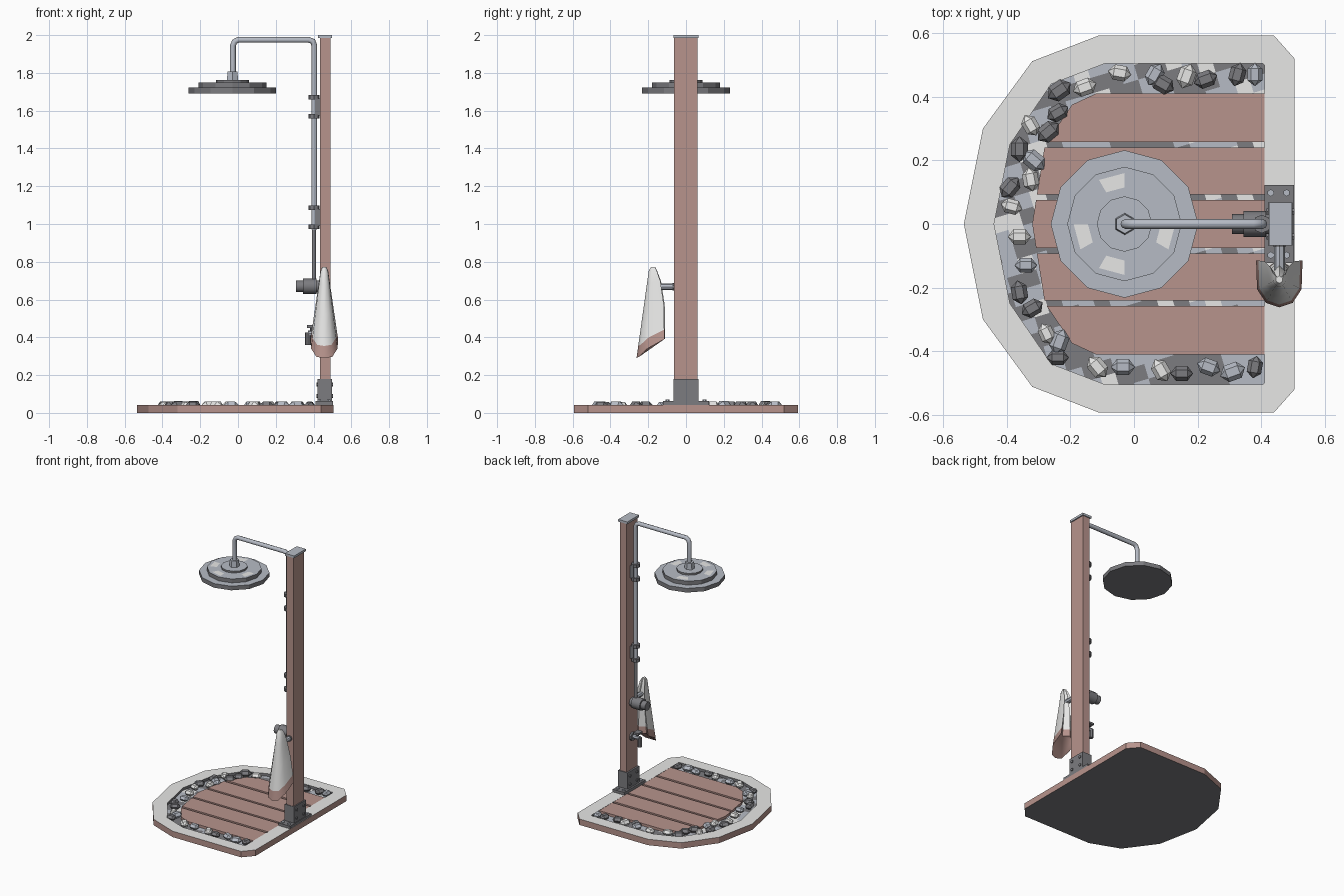
import bpy, bmesh, math, random
from mathutils import Vector, Matrix

if "Cube" in bpy.data.objects:
    bpy.data.objects.remove(bpy.data.objects["Cube"])

random.seed(7)


def material(name, r, g, b):
    m = bpy.data.materials.new(name)
    m.diffuse_color = (r, g, b, 1)
    m.use_nodes = True
    m.node_tree.nodes["Principled BSDF"].inputs["Base Color"].default_value = m.diffuse_color
    return m


WOOD = material("red_brown_wood", 0.475, 0.295, 0.265)
PALE = material("pale_white", 0.83, 0.83, 0.82)
STEEL = material("steel", 0.47, 0.50, 0.56)
DARK = material("dark_grey", 0.20, 0.20, 0.215)


def finish(name, bm, mats):
    bmesh.ops.recalc_face_normals(bm, faces=bm.faces)
    me = bpy.data.meshes.new(name)
    bm.to_mesh(me)
    bm.free()
    for m in mats:
        me.materials.append(m)
    ob = bpy.data.objects.new(name, me)
    bpy.context.collection.objects.link(ob)
    return ob


def smooth(ob, angle=50):
    bpy.ops.object.select_all(action='DESELECT')
    ob.select_set(True)
    bpy.context.view_layer.objects.active = ob
    bpy.ops.object.shade_smooth_by_angle(angle=math.radians(angle))


def box(name, lo, hi, mat):
    lo, hi = Vector(lo), Vector(hi)
    bm = bmesh.new()
    bmesh.ops.create_cube(bm, size=1, matrix=Matrix.Translation((lo + hi) / 2)
                          @ Matrix.Diagonal((*(hi - lo), 1)))
    return finish(name, bm, [mat])


def rod(name, a, b, r, mat, sides=10, r2=None):
    a, b = Vector(a), Vector(b)
    turn = (b - a).to_track_quat('Z', 'Y').to_matrix().to_4x4()
    bm = bmesh.new()
    bmesh.ops.create_cone(bm, cap_ends=True, segments=sides, radius1=r,
                          radius2=r if r2 is None else r2, depth=(b - a).length,
                          matrix=Matrix.Translation((a + b) / 2) @ turn)
    return finish(name, bm, [mat])


def loft(name, rings, mats, bands, first=None, last=None, patch=None):
    """Skin closed rings; bands holds the material slot of each band, patch = (band, sides, slot)."""
    bm = bmesh.new()
    vs = [[bm.verts.new(p) for p in ring] for ring in rings]
    n = len(rings[0])
    for k, slot in enumerate(bands):
        for i in range(n):
            j = (i + 1) % n
            f = bm.faces.new((vs[k][i], vs[k][j], vs[k + 1][j], vs[k + 1][i]))
            f.material_index = patch[2] if patch and k == patch[0] and i in patch[1] else slot
    if first is not None:
        bm.faces.new(vs[0]).material_index = first
    if last is not None:
        bm.faces.new(vs[-1]).material_index = last
    return finish(name, bm, mats)


def mirror_y(half):
    return half + [(x, -y) for x, y in reversed(half) if y > 0]


def at(outline, z):
    return [(x, y, z) for x, y in outline]


def cut(bm, co, no, clear=False):
    bmesh.ops.bisect_plane(bm, geom=bm.verts[:] + bm.edges[:] + bm.faces[:],
                           plane_co=co, plane_no=no, clear_outer=clear)


# Tray: wooden sides, pale rim, dark underside
outer = mirror_y([(0.505, 0.52), (0.44, 0.593), (-0.11, 0.593), (-0.32, 0.512), (-0.475, 0.30), (-0.535, 0)])
inner = mirror_y([(0.41, 0.50), (0.405, 0.505), (-0.09, 0.505), (-0.26, 0.44), (-0.39, 0.25), (-0.44, 0)])
deck = mirror_y([(0.41, 0.41), (-0.12, 0.41), (-0.195, 0.375), (-0.28, 0.25), (-0.32, 0)])
TOP = 0.043
loft("tray", [at(outer, 0), at(outer, TOP), at(inner, TOP), at(inner, 0.02)],
     [WOOD, PALE, DARK], [0, 1, 2], first=2)

# Gravel bed: patches of three tones
bm = bmesh.new()
bm.faces.new([bm.verts.new(p) for p in at(inner, 0.024)])
for i in range(-10, 11):
    cut(bm, (i * 0.05, 0, 0), (1, 0.3, 0))
    cut(bm, (0, i * 0.05, 0), (-0.3, 1, 0))
for f in bm.faces:
    f.material_index = random.choices((0, 1, 2), (46, 42, 12))[0]
finish("gravel_bed", bm, [DARK, STEEL, PALE])

# Deck planks
for i, (y0, y1) in enumerate([(-0.41, -0.258), (-0.24, -0.092), (-0.076, 0.076), (0.092, 0.24), (0.258, 0.41)]):
    bm = bmesh.new()
    bm.faces.new([bm.verts.new(p) for p in at(deck, 0.022)])
    cut(bm, (0, y0, 0), (0, -1, 0), True)
    cut(bm, (0, y1, 0), (0, 1, 0), True)
    ext = bmesh.ops.extrude_face_region(bm, geom=bm.faces[:])["geom"]
    bmesh.ops.translate(bm, vec=(0, 0, 0.02), verts=[v for v in ext if isinstance(v, bmesh.types.BMVert)])
    finish(f"deck_plank_{i + 1}", bm, [WOOD])

# Pebbles by tone in the channel: x, y, turn in degrees
pebbles = {
    PALE: [(0.165, 0.465, 70), (-0.045, 0.475, -10), (-0.155, 0.43, 20), (-0.325, 0.31, -60), (-0.325, 0.14, -80),
           (-0.385, 0.055, -15), (-0.36, -0.04, 0), (-0.275, -0.345, -65), (-0.115, -0.45, -50), (0.085, -0.46, -60)],
    STEEL: [(0.38, 0.47, 90), (0.065, 0.47, 60), (-0.315, 0.2, -40), (-0.34, -0.13, 0), (-0.235, -0.37, 70),
            (-0.035, -0.45, 0), (0.235, -0.45, -20), (0.31, -0.465, 20)],
    DARK: [(0.325, 0.47, 75), (0.225, 0.455, 20), (0.09, 0.44, -30), (-0.235, 0.42, 35), (-0.24, 0.35, 30),
           (-0.27, 0.29, 40), (-0.36, 0.235, 90), (-0.39, 0.115, 50), (-0.36, -0.215, -80), (-0.32, -0.265, 30),
           (-0.24, -0.42, 0), (0.15, -0.47, 0), (0.38, -0.45, 80)],
}
for tone, spots in pebbles.items():
    for x, y, turn in spots:
        size = random.uniform(0.9, 1.1)
        bm = bmesh.new()
        bmesh.ops.create_uvsphere(bm, u_segments=6, v_segments=3, radius=1, matrix=(
            Matrix.Translation((x, y, 0.043)) @ Matrix.Rotation(math.radians(turn), 4, 'Z')
            @ Matrix.Diagonal((0.039 * size, 0.029 * size, 0.023 * size, 1)) @ Matrix.Rotation(math.pi / 2, 4, 'Y')))
        finish("pebble", bm, [tone])

# Post with cap and foot bracket
box("post", (0.434, -0.063, TOP), (0.489, 0.06, 1.985), WOOD)
box("post_cap", (0.424, -0.067, 1.984), (0.497, 0.067, 2.0), STEEL)
box("foot_plate", (0.41, -0.122, TOP), (0.503, 0.122, 0.062), DARK)
box("foot_sleeve", (0.422, -0.067, 0.062), (0.498, 0.067, 0.18), DARK)
for s in (-1, 1):
    for z in (0.09, 0.15):
        rod("sleeve_bolt", (0.416, s * 0.04, z), (0.504, s * 0.04, z), 0.011, DARK, 6)
    for x in (0.43, 0.48):
        rod("plate_bolt", (x, s * 0.098, 0.06), (x, s * 0.098, 0.07), 0.011, STEEL, 6)

# Riser pipe with overhead arm, and thin lower feed
curve = bpy.data.curves.new("shower_pipe", 'CURVE')
curve.dimensions = '3D'
curve.bevel_depth, curve.bevel_resolution, curve.use_fill_caps = 0.0155, 2, True
route = [(0.404, 0.97), (0.404, 1.945), (0.396, 1.967), (0.374, 1.975),
         (0.0, 1.975), (-0.018, 1.965), (-0.027, 1.945), (-0.027, 1.79)]
spline = curve.splines.new('POLY')
spline.points.add(len(route) - 1)
for pt, (x, z) in zip(spline.points, route):
    pt.co = (x, 0, z, 1)
curve.materials.append(STEEL)
pipe = bpy.data.objects.new("shower_pipe", curve)
bpy.context.collection.objects.link(pipe)
bpy.ops.object.select_all(action='DESELECT')
pipe.select_set(True)
bpy.context.view_layer.objects.active = pipe
bpy.ops.object.convert(target='MESH')
smooth(bpy.context.view_layer.objects.active)
smooth(rod("feed_pipe", (0.402, 0, 0.67), (0.402, 0, 0.98), 0.012, DARK))

# Pipe clamps
for z in (1.035, 1.62):
    box("clamp_plate", (0.408, -0.02, z - 0.045), (0.435, 0.02, z + 0.045), DARK)
    for dz in (-0.05, 0.05):
        rod("clamp_ring", (0.402, 0, z + dz - 0.012), (0.402, 0, z + dz + 0.012), 0.029, DARK, 8)

# Shower head: stepped discs with steel tops, pale flecks and dark edges
ring = [(math.cos(i * math.pi / 6), math.sin(i * math.pi / 6)) for i in range(12)]
steps = [(0.232, 1.692), (0.232, 1.722), (0.18, 1.722), (0.18, 1.75), (0.16, 1.75), (0.115, 1.75),
         (0.087, 1.75), (0.087, 1.763)]
loft("shower_head", [[(-0.03 + r * x, r * y, z) for x, y in ring] for r, z in steps],
     [DARK, STEEL, PALE], [0, 1, 0, 1, 1, 1, 0], first=0, last=1, patch=(4, (3, 6, 8, 11), 2))
rod("head_nut", (-0.029, 0, 1.763), (-0.029, 0, 1.808), 0.034, STEEL, 6, 0.03)

# Mixer valve
smooth(rod("valve_base", (0.38, 0, 0.67), (0.436, 0, 0.67), 0.032, DARK, 12))
smooth(rod("valve_body", (0.345, 0, 0.67), (0.415, 0, 0.67), 0.041, DARK, 12))
smooth(rod("valve_knob", (0.308, 0, 0.67), (0.345, 0, 0.67), 0.031, DARK, 12))

# Foot tap
rod("tap_flange", (0.42, 0, 0.42), (0.436, 0, 0.42), 0.03, DARK)
rod("tap_body", (0.37, 0, 0.42), (0.425, 0, 0.42), 0.015, STEEL, 8)
rod("tap_spout", (0.371, 0, 0.36), (0.371, 0, 0.425), 0.016, DARK, 8)
rod("tap_stem", (0.39, 0, 0.42), (0.39, 0, 0.455), 0.008, DARK, 8)
box("tap_handle", (0.365, -0.025, 0.45), (0.405, 0.025, 0.464), DARK)

# Towel peg
rod("peg_flange", (0.458, -0.062, 0.667), (0.458, -0.072, 0.667), 0.02, DARK)
rod("peg", (0.458, -0.06, 0.667), (0.458, -0.15, 0.667), 0.017, STEEL, 8)

# Hanging towel: folded cone with a coloured hem
folds = [(0, -0.262), (0.042, -0.248), (0.07, -0.205), (0.073, -0.115), (0.042, -0.14),
         (0, -0.11), (-0.042, -0.14), (-0.073, -0.115), (-0.07, -0.205), (-0.042, -0.248)]


def towel_ring(t):
    pts = []
    for x, y in folds:
        z = 0.29 + 0.1 * min(1, max(0, y + 0.255) / 0.1)
        k = t ** 4 if y > -0.17 else t
        pts.append((0.457 + x * (1 - 0.72 * t), y + (-0.17 + (y + 0.17) * 0.3 - y) * k, z + (0.75 - z) * t))
    return pts


tip = [(0.457 + x * 0.15, -0.172 + (y + 0.17) * 0.15, 0.772) for x, y in folds]
smooth(loft("towel", [towel_ring(t) for t in (0, 0.14, 0.5, 0.85, 1)] + [tip],
            [PALE, WOOD], [1, 0, 0, 0, 0], first=1, last=0), 60)
